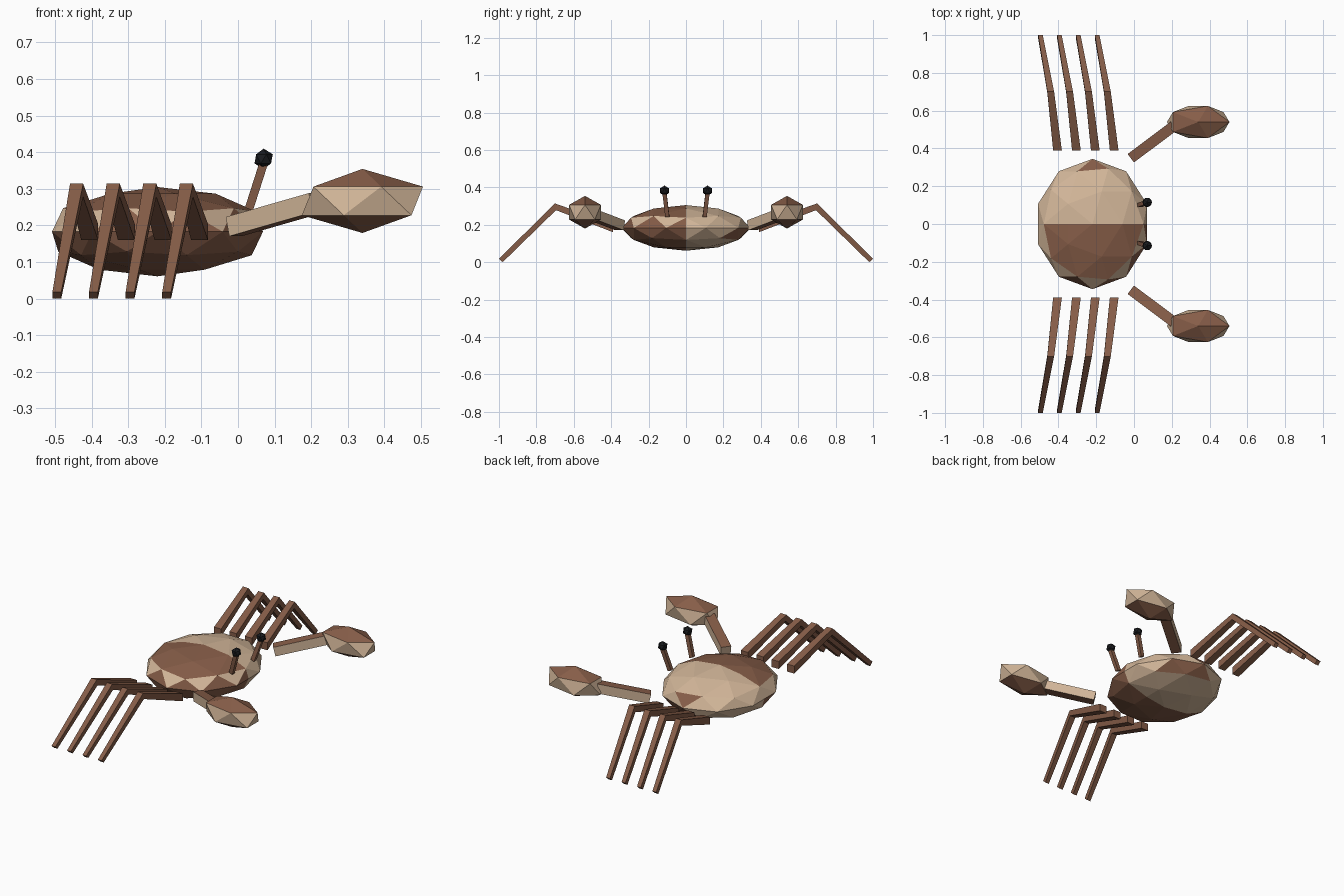
import bpy, bmesh, math
from mathutils import Vector

cube = bpy.data.objects.get("Cube")
if cube:
    bpy.data.objects.remove(cube, do_unlink=True)


def material(name, rgb):
    m = bpy.data.materials.new(name)
    m.use_nodes = True
    m.diffuse_color = (*rgb, 1)
    bsdf = next(n for n in m.node_tree.nodes if n.type == 'BSDF_PRINCIPLED')
    bsdf.inputs["Base Color"].default_value = (*rgb, 1)
    bsdf.inputs["Roughness"].default_value = 0.8
    return m


BROWN = material("shell brown", (0.24, 0.11, 0.065))
TAN = material("sand tan", (0.65, 0.47, 0.32))
BLACK = material("eye black", (0.01, 0.011, 0.013))


def finish(name, bm, mats):
    mesh = bpy.data.meshes.new(name)
    bm.to_mesh(mesh)
    bm.free()
    for m in mats:
        mesh.materials.append(m)
    obj = bpy.data.objects.new(name, mesh)
    bpy.context.collection.objects.link(obj)
    return obj


def ball(name, center, radii, level, mats, rule=None, split=False):
    """Faceted ball, coloured on the unit sphere and then stretched."""
    bm = bmesh.new()
    bmesh.ops.create_icosphere(bm, subdivisions=level, radius=1)
    if split:
        bmesh.ops.bisect_plane(bm, geom=bm.verts[:] + bm.edges[:] + bm.faces[:],
                               plane_co=(0, 0, 0), plane_no=(0, 1, 0), dist=1e-4)
    bm.normal_update()
    if rule:
        for f in bm.faces:
            f.material_index = int(rule(f))
    bmesh.ops.scale(bm, vec=radii, verts=bm.verts)
    bmesh.ops.translate(bm, vec=center, verts=bm.verts)
    return finish(name, bm, mats)


def beam(name, rings, mats, rule=None):
    """Four-sided limb through rings of (center, side vector, up vector)."""
    bm = bmesh.new()
    loops = []
    for c, a, u in rings:
        c, a, u = Vector(c), Vector(a), Vector(u)
        loops.append([bm.verts.new(p) for p in (c - a - u, c + a - u, c + a + u, c - a + u)])
    for p, q in zip(loops, loops[1:]):
        for i in range(4):
            j = (i + 1) % 4
            bm.faces.new((p[i], p[j], q[j], q[i]))
    bm.faces.new(loops[0])
    bm.faces.new(loops[-1])
    bmesh.ops.recalc_face_normals(bm, faces=bm.faces)
    bm.normal_update()
    if rule:
        for f in bm.faces:
            f.material_index = int(rule(f))
    return finish(name, bm, mats)


# Shell: brown half and tan half, with swapped facets along the rim
def shell_colour(f):
    c = f.calc_center_median()
    angle = math.degrees(math.atan2(c.y, c.x))
    rim_corner = 0.25 < c.z < 0.4
    if c.y < 0:
        return rim_corner or (0 < c.z < 0.4 and angle < -140)
    swapped = rim_corner and 80 < angle < 115
    swapped = swapped or (-0.4 < c.z < 0 and 36 < angle < 92)
    return not swapped


ball("shell", (-0.22, 0, 0.183), (0.303, 0.345, 0.122), 2, [BROWN, TAN], shell_colour, True)

for s, side in ((-1, "front"), (1, "back")):
    # Legs
    for i in range(4):
        x = -0.105 - 0.1 * i
        beam(f"{side}_leg_{i + 1}", [
            ((x, s * 0.39, 0.182), (0.023, 0, 0), (0, 0, 0.022)),
            ((x - 0.036, s * 0.698, 0.296), (0.018, 0, 0), (0, s * 0.003, 0.018)),
            ((x - 0.09, s * 0.99, 0.009), (0.012, 0, 0), (0, s * 0.01, 0.009)),
        ], [BROWN])

    # Claw arm and claw
    start, end = Vector((-0.012, s * 0.352, 0.197)), Vector((0.215, s * 0.522, 0.262))
    along = (end - start).normalized()
    across = along.cross(Vector((0, 0, 1))).normalized()
    up = across.cross(along)
    beam(f"{side}_claw_arm", [(p, across * 0.028, up * 0.027) for p in (start, end)],
         [BROWN, TAN], lambda f: abs(f.normal.z) < 0.6)
    ball(f"{side}_claw", (0.34, s * 0.54, 0.267), (0.185, 0.1, 0.0875), 1,
         [BROWN, TAN], lambda f: abs(f.normal.z) < 0.5)

    # Eye stalk and eye
    beam(f"{side}_eye_stalk", [
        ((0.03, s * 0.1, 0.245), (0.011, 0, -0.004), (0, 0.011, 0)),
        ((0.07, s * 0.115, 0.37), (0.011, 0, -0.004), (0, 0.011, 0)),
    ], [BROWN])
    ball(f"{side}_eye", (0.07, s * 0.115, 0.382), (0.028, 0.028, 0.028), 1, [BLACK])
